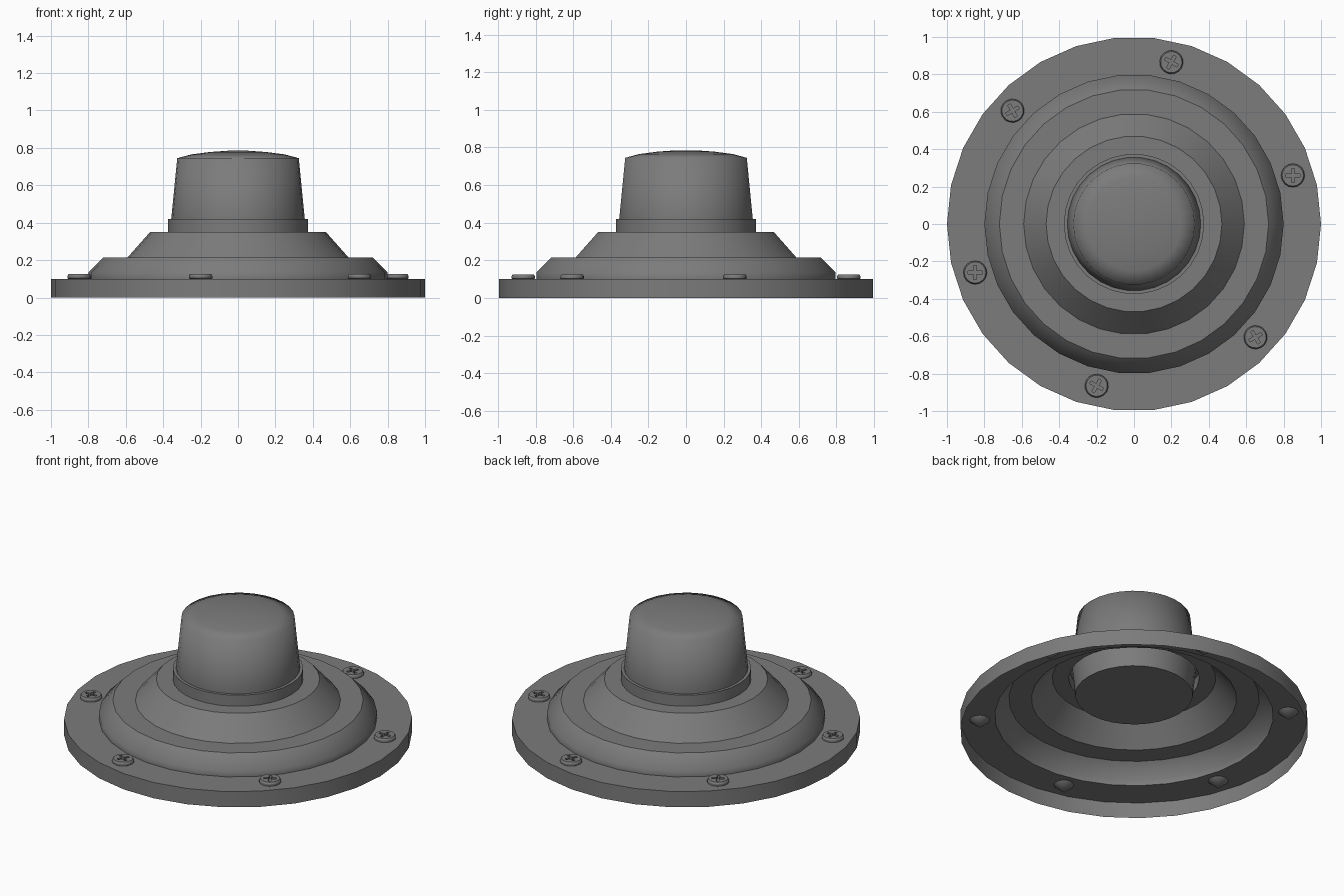
import bpy, bmesh, math
from mathutils import Matrix, Vector

if "Cube" in bpy.data.objects:
    bpy.data.objects.remove(bpy.data.objects["Cube"])

dark = bpy.data.materials.new("dark_grey")
dark.diffuse_color = (.2, .2, .2, 1)
dark.use_nodes = True
dark.node_tree.nodes["Principled BSDF"].inputs["Base Color"].default_value = dark.diffuse_color


def finish(name, bm):
    me = bpy.data.meshes.new(name)
    bm.normal_update()
    bm.to_mesh(me)
    bm.free()
    me.materials.append(dark)
    ob = bpy.data.objects.new(name, me)
    bpy.context.collection.objects.link(ob)
    return ob


def lathe(bm, profile, sides, matrix=Matrix(), soft=()):
    """Revolve an (r, z) profile from bottom to top; rings not in soft become sharp."""
    rings = []
    for r, z in profile:
        n = 1 if r == 0 else sides
        rings.append([bm.verts.new(matrix @ Vector((
            r * math.cos(math.tau * i / sides), r * math.sin(math.tau * i / sides), z)))
            for i in range(n)])
    for a, b in zip(rings, rings[1:]):
        for i in range(sides):
            j = (i + 1) % sides
            quad = [a[i % len(a)], a[j % len(a)], b[j % len(b)], b[i % len(b)]]
            bm.faces.new(list(dict.fromkeys(quad))).smooth = True
    for k, ring in enumerate(rings):
        if k not in soft and len(ring) > 1:
            for i in range(sides):
                bm.edges.get((ring[i - 1], ring[i])).smooth = False


# Stepped mounting plate: open, hollow shell with a collar
bm = bmesh.new()
lathe(bm, [(1, 0), (1, .1), (.8, .1), (.8, .135), (.72, .215), (.59, .215),
           (.47, .35), (.375, .35), (.375, .42), (.353, .42)], 30, soft=[3])
finish("mounting_plate", bm)

# Domed push button with a soft rim, reaching down through the collar
bm = bmesh.new()
lathe(bm, [(0, .24), (.338, .24), (.357, .42), (.325, .745), (.25, .765),
           (.15, .778), (.05, .785), (0, .785)], 30, soft=[2, 3, 4, 5, 6])
finish("push_button", bm)

# Six cross-head screws around the flange, with conical undersides
places = [Matrix.Rotation(math.radians(60 * k), 4, 'Z') @ Matrix.Translation(
    (.888 * math.cos(math.radians(17)), .888 * math.sin(math.radians(17)), 0))
    for k in range(6)]
bm = bmesh.new()
cut = bmesh.new()
a, b = .008, .038
quarter = [(b, -a), (b, a), (a, a)]
for m in places:
    lathe(bm, [(0, .05), (.058, .1), (.063, .103), (.063, .115),
               (.057, .125), (0, .125)], 16, m)
    outline = []
    for q in range(4):
        turn = Matrix.Rotation(q * math.pi / 2, 4, 'Z')
        outline += [cut.verts.new(m @ turn @ Vector((x, y, .105))) for x, y in quarter]
    face = cut.faces.new(outline)
    top = bmesh.ops.extrude_face_region(cut, geom=[face])['geom']
    bmesh.ops.translate(cut, vec=(0, 0, .05),
                        verts=[v for v in top if isinstance(v, bmesh.types.BMVert)])
bmesh.ops.recalc_face_normals(cut, faces=cut.faces[:])
screws = finish("screws", bm)
cutter = finish("cross_cutter", cut)
cutter.hide_render = True
mod = screws.modifiers.new("cross_slots", 'BOOLEAN')
mod.operation = 'DIFFERENCE'
mod.solver = 'EXACT'
mod.object = cutter
screws.select_set(True)
bpy.context.view_layer.objects.active = screws
bpy.ops.object.modifier_apply(modifier=mod.name)
bpy.data.objects.remove(cutter)
bpy.ops.object.shade_smooth_by_angle(angle=math.radians(30))
